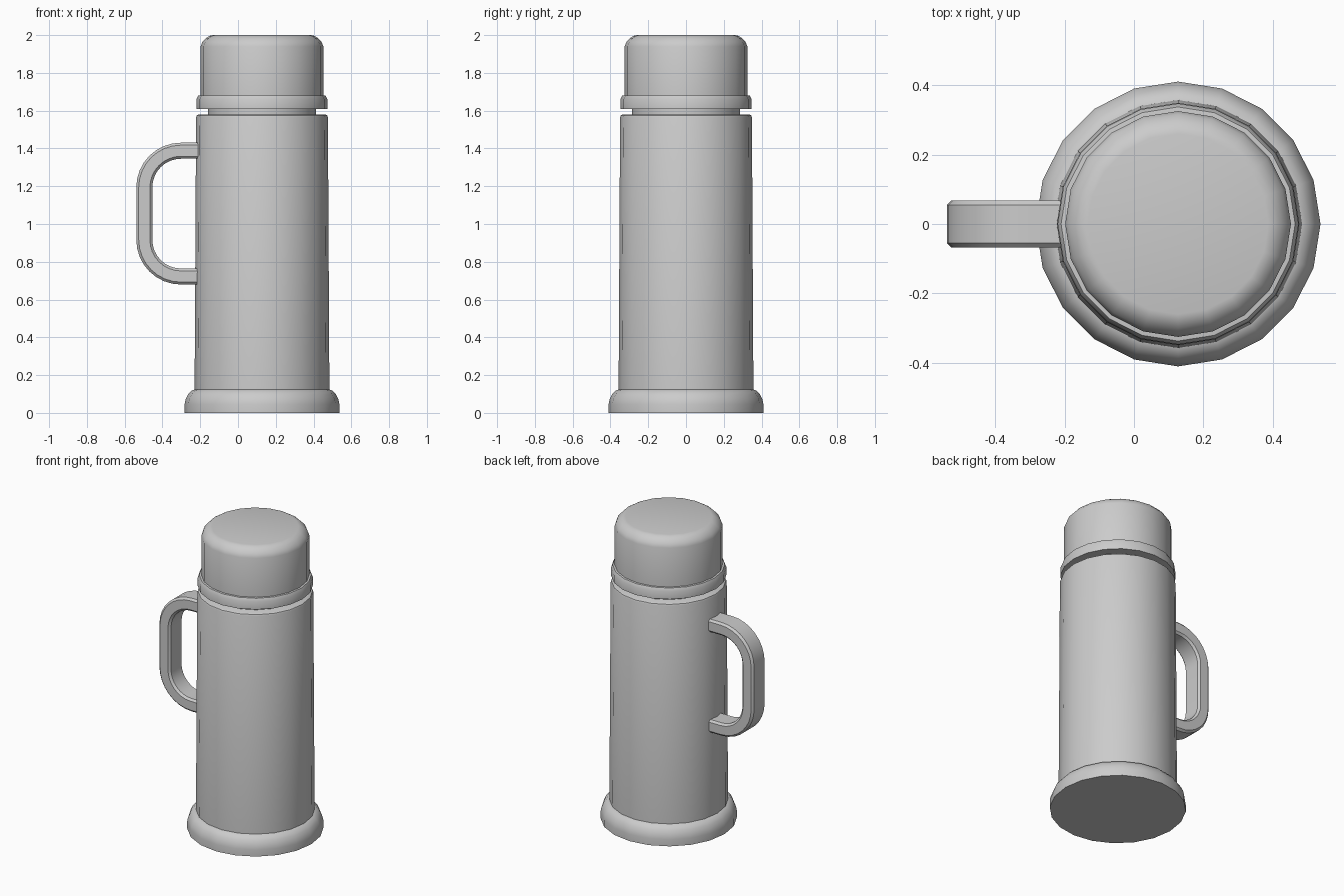
import bpy, bmesh, math

if "Cube" in bpy.data.objects:
    bpy.data.objects.remove(bpy.data.objects["Cube"])

SIDES = 20
CX = 0.127  # axis of the flask body


def finish(name, bm):
    bmesh.ops.recalc_face_normals(bm, faces=bm.faces)
    mesh = bpy.data.meshes.new(name)
    bm.to_mesh(mesh)
    bm.free()
    obj = bpy.data.objects.new(name, mesh)
    bpy.context.collection.objects.link(obj)
    bpy.ops.object.select_all(action='DESELECT')
    obj.select_set(True)
    bpy.context.view_layer.objects.active = obj
    bpy.ops.object.shade_smooth_by_angle(angle=math.radians(32))
    return obj


def bridge(bm, rings):
    """Skin a list of vertex rings and cap both ends."""
    n = len(rings[0])
    for a, b in zip(rings, rings[1:]):
        for i in range(n):
            j = (i + 1) % n
            bm.faces.new((a[i], a[j], b[j], b[i]))
    bm.faces.new(rings[0])
    bm.faces.new(rings[-1])


def lathe(name, profile):
    bm = bmesh.new()
    angles = [2 * math.pi * i / SIDES for i in range(SIDES)]
    bridge(bm, [[bm.verts.new((CX + r * math.cos(a), r * math.sin(a), z))
                 for a in angles] for r, z in profile])
    return finish(name, bm)


# Turned parts: (radius, height) profiles
lathe("base", [(0.41, 0), (0.41, 0.045), (0.405, 0.07), (0.393, 0.096),
               (0.375, 0.117), (0.352, 0.126)])
lathe("body", [(0.357, 0.1), (0.349, 1.565), (0.345, 1.575), (0.335, 1.58)])
lathe("neck", [(0.287, 1.55), (0.287, 1.63)])
lathe("collar", [(0.347, 1.61), (0.347, 1.66), (0.337, 1.68), (0.32, 1.682)])
lathe("cap", [(0.325, 1.66), (0.325, 1.94), (0.316, 1.963), (0.297, 1.984),
              (0.278, 1.996), (0.26, 2.0)])

# Handle: chamfered strap swept along a rounded C path
ARC_X, ARC_R, MID_Z, ARC_DZ, STEPS = -0.302, 0.194, 1.055, 0.139, 8
path = [(-0.205, MID_Z + ARC_DZ + ARC_R, math.pi / 2)]
for start, sign in ((90, 1), (180, -1)):
    for k in range(STEPS + 1):
        a = math.radians(start + 90 * k / STEPS)
        path.append((ARC_X + ARC_R * math.cos(a),
                     MID_Z + sign * ARC_DZ + ARC_R * math.sin(a), a))
path.append((-0.205, MID_Z - ARC_DZ - ARC_R, 1.5 * math.pi))

W, T, C = 0.068, 0.0425, 0.013  # half width, half thickness, chamfer
section = [(W, T - C), (W - C, T), (C - W, T), (-W, T - C),
           (-W, C - T), (C - W, -T), (W - C, -T), (W, C - T)]
bm = bmesh.new()
bridge(bm, [[bm.verts.new((x + t * math.cos(a), w, z + t * math.sin(a)))
             for w, t in section] for x, z, a in path])
finish("handle", bm)
